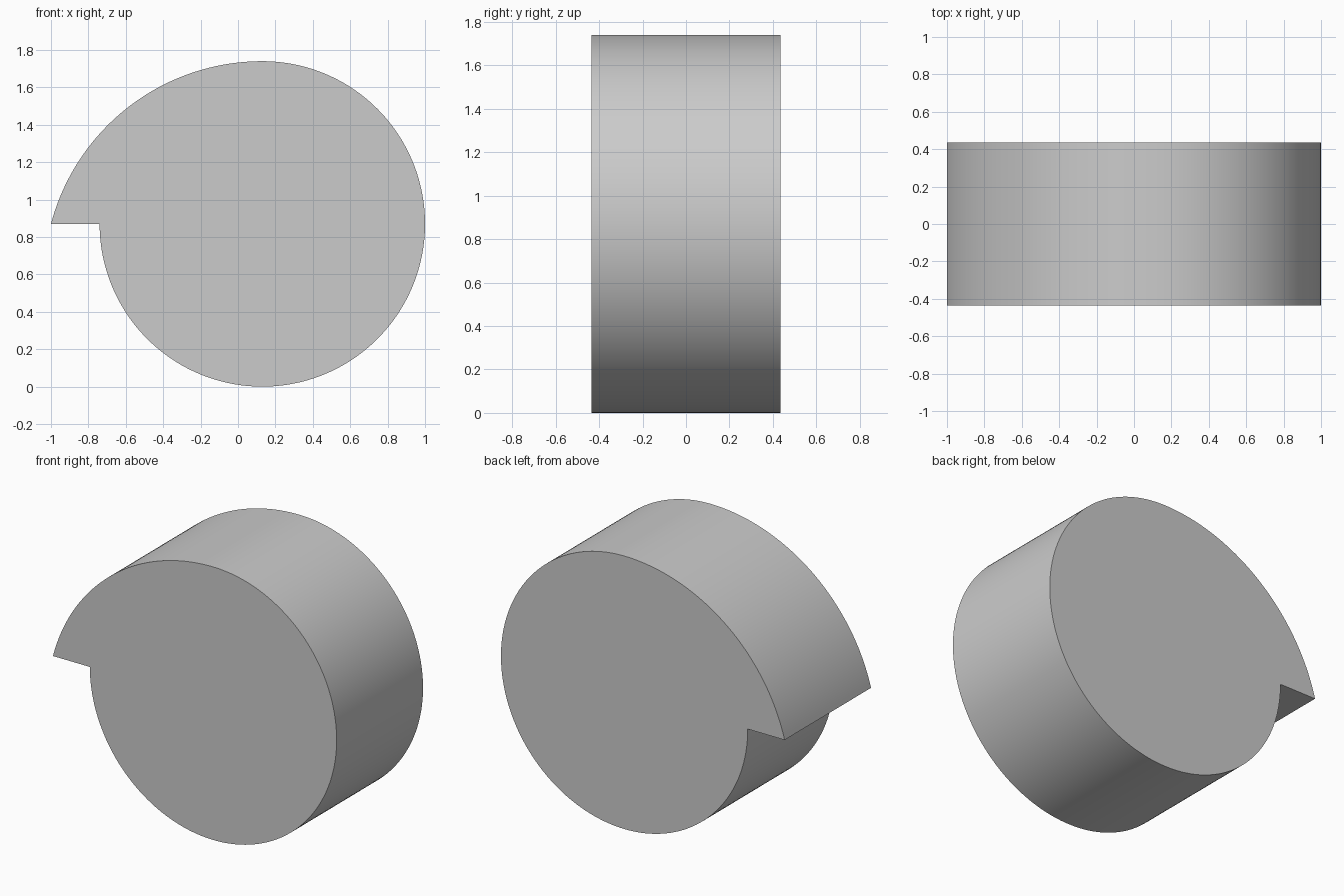
import bpy, bmesh
from math import sin, cos, pi, atan2

if "Cube" in bpy.data.objects:
    bpy.data.objects.remove(bpy.data.objects["Cube"])

R = 0.87            # main disc radius
CX, CZ = 0.13, 0.87  # disc centre
HALF = 0.435        # half thickness
TIP = 1.13          # tip distance from disc centre


def arc(cx, cz, r, a0, a1, n):
    return [(cx + r * cos(a0 + (a1 - a0) * i / n),
             cz + r * sin(a0 + (a1 - a0) * i / n)) for i in range(n + 1)]


# Outline: round part from the step, under and up to the top
profile = arc(CX, CZ, R, -pi, pi / 2, 144)
# Larger arc, tangent at the top, sweeping out to the tip
big = (TIP ** 2 + R ** 2) / (2 * R)
bz = CZ + R - big
profile += arc(CX, bz, big, pi / 2, atan2(CZ - bz, -TIP), 48)[1:]

# Extrude the outline through the thickness
bm = bmesh.new()
face = bm.faces.new([bm.verts.new((x, -HALF, z)) for x, z in profile])
ext = bmesh.ops.extrude_face_region(bm, geom=[face], use_keep_orig=True)
moved = [g for g in ext["geom"] if isinstance(g, bmesh.types.BMVert)]
bmesh.ops.translate(bm, verts=moved, vec=(0, 2 * HALF, 0))
bmesh.ops.recalc_face_normals(bm, faces=bm.faces[:])

mesh = bpy.data.meshes.new("stepped_cam")
bm.to_mesh(mesh)
bm.free()
cam = bpy.data.objects.new("stepped_cam", mesh)
bpy.context.collection.objects.link(cam)
bpy.context.view_layer.objects.active = cam
cam.select_set(True)
bpy.ops.object.shade_smooth_by_angle(angle=pi / 6)
